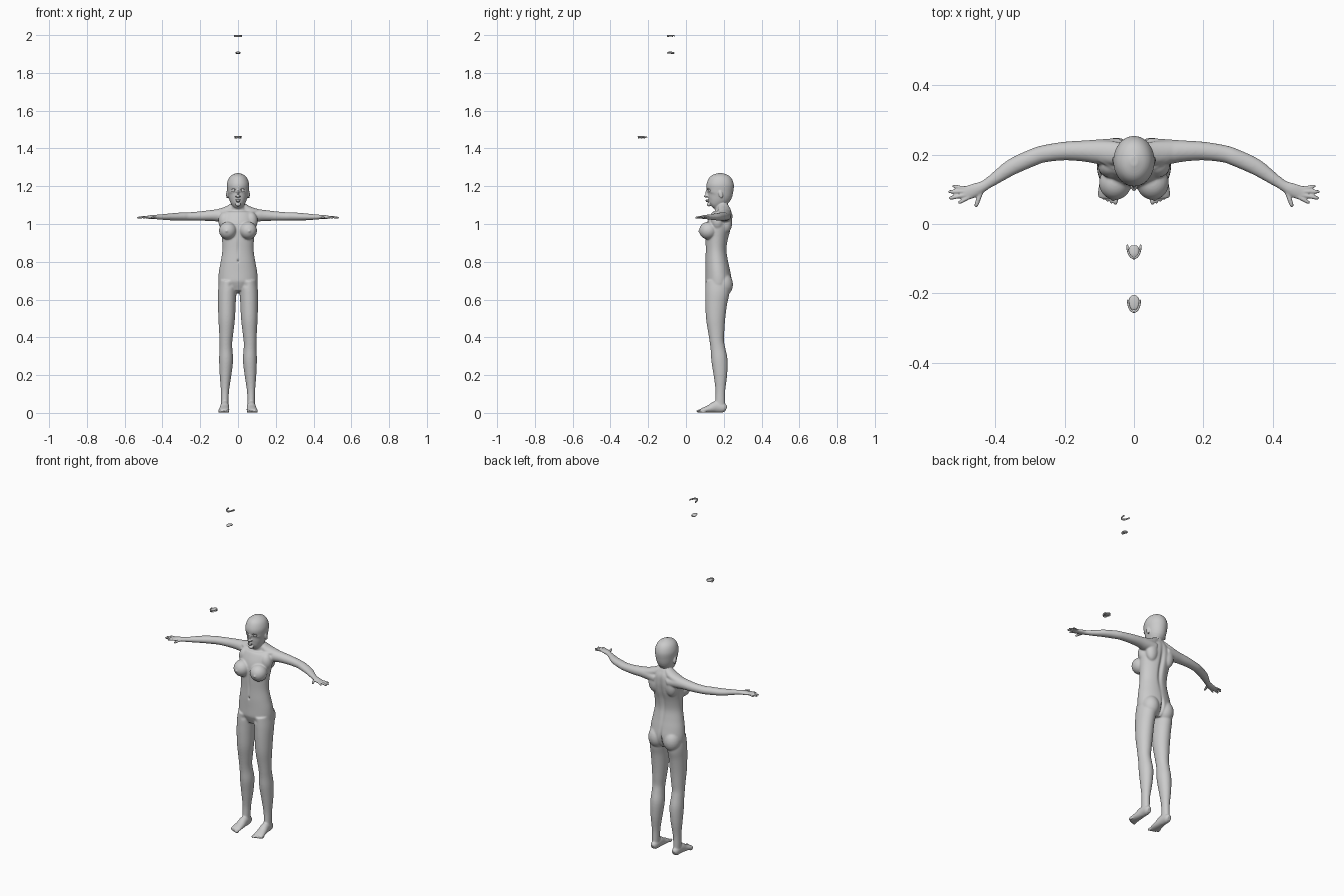
import bpy, bmesh, math
from mathutils import Vector, Matrix


def catmull(a, b, c, d, t):
    return 0.5 * (2 * b + (c - a) * t + (2 * a - 5 * b + 4 * c - d) * t * t
                  + (3 * b - a - 3 * c + d) * t ** 3)


def tube(bm, secs, ref, s=1, sides=28, steps=4):
    """Smooth loft through sections (x, y, z, radius_u, radius_v)."""
    n, rows = len(secs), []
    for i in range(n - 1):
        q = [secs[max(0, min(n - 1, i + k))] for k in (-1, 0, 1, 2)]
        for j in range(steps):
            rows.append([catmull(*v, j / steps) for v in zip(*q)])
    rows.append(list(secs[-1]))
    pts = [Vector(r[:3]) for r in rows]
    rings = []
    for i, r in enumerate(rows):
        t = (pts[min(i + 1, len(pts) - 1)] - pts[max(i - 1, 0)]).normalized()
        u = Vector(ref).cross(t).normalized()
        v = t.cross(u)
        ring = []
        for k in range(sides):
            a = 2 * math.pi * k / sides
            p = pts[i] + u * max(r[3], .001) * math.cos(a) + v * max(r[4], .001) * math.sin(a)
            ring.append(bm.verts.new((p.x * s, p.y, p.z)))
        rings.append(ring)
    for a, b in zip(rings, rings[1:]):
        for k in range(sides):
            m = (k + 1) % sides
            bm.faces.new((a[k], a[m], b[m], b[k]))
    bm.faces.new(rings[0])
    bm.faces.new(rings[-1])


def ball(bm, c, r, s=1, rot=0, seg=24):
    m = (Matrix.Translation((c[0] * s, c[1], c[2])) @ Matrix.Rotation(rot, 4, 'X')
         @ Matrix.Diagonal((*r, 1)))
    bmesh.ops.create_uvsphere(bm, u_segments=seg, v_segments=seg // 2, radius=1, matrix=m)


def finish(bm, name):
    bmesh.ops.recalc_face_normals(bm, faces=bm.faces)
    me = bpy.data.meshes.new(name)
    bm.to_mesh(me)
    bm.free()
    ob = bpy.data.objects.new(name, me)
    bpy.context.collection.objects.link(ob)
    me.polygons.foreach_set("use_smooth", [True] * len(me.polygons))
    return ob


Y, Z = (0, 1, 0), (0, 0, 1)
body = bmesh.new()

# torso and neck
tube(body, [(0, .165, .64, .045, .045), (0, .17, .67, .096, .062), (0, .172, .70, .104, .070),
            (0, .168, .75, .101, .066), (0, .163, .80, .092, .061), (0, .160, .86, .083, .056),
            (0, .163, .92, .085, .060), (0, .172, .98, .092, .066), (0, .186, 1.03, .094, .060),
            (0, .194, 1.06, .080, .050), (0, .192, 1.08, .050, .040), (0, .185, 1.10, .036, .036),
            (0, .182, 1.14, .034, .036)], Y, sides=40)
# head
tube(body, [(0, .137, 1.092, .010, .012), (0, .145, 1.10, .027, .031), (0, .160, 1.12, .041, .050),
            (0, .176, 1.15, .052, .066), (0, .180, 1.18, .057, .071), (0, .181, 1.21, .059, .072),
            (0, .181, 1.24, .050, .061), (0, .181, 1.258, .034, .043),
            (0, .181, 1.269, .010, .013)], Y, sides=40)
# nose, lips, chin
for c, r in [((0, .106, 1.147), (.008, .012, .007)), ((0, .111, 1.162), (.0055, .009, .022)),
             ((0, .110, 1.127), (.015, .007, .0035)), ((0, .111, 1.120), (.012, .007, .004)),
             ((0, .121, 1.103), (.015, .010, .010))]:
    ball(body, c, r)

for s in (1, -1):
    # nostril, ear, breast, nipple, chest muscle, shoulder blade, buttock
    for c, r, rot in [((.008, .111, 1.146), (.005, .007, .005), 0),
                      ((.057, .184, 1.156), (.006, .011, .021), .25),
                      ((.054, .118, .965), (.047, .049, .047), .1),
                      ((.060, .071, .962), (.007, .007, .007), 0),
                      ((.068, .168, 1.015), (.036, .035, .050), 0),
                      ((.055, .215, 1.01), (.036, .030, .058), 0),
                      ((.050, .197, .680), (.049, .052, .062), 0)]:
        ball(body, c, r, s, rot)
    # trapezius and collarbone
    tube(body, [(.010, .195, 1.105, .022, .020), (.05, .203, 1.075, .034, .022),
                (.11, .210, 1.055, .030, .022)], Z, s)
    tube(body, [(.008, .146, 1.052, .006, .006), (.05, .160, 1.062, .006, .006),
                (.10, .185, 1.068, .006, .006)], Z, s, 12)
    # arm and palm
    tube(body, [(.04, .208, 1.040, .040, .030), (.10, .208, 1.045, .036, .033),
                (.14, .210, 1.045, .031, .029), (.20, .210, 1.042, .027, .025),
                (.26, .202, 1.040, .025, .022), (.29, .192, 1.040, .025, .022),
                (.35, .165, 1.038, .024, .019), (.40, .131, 1.037, .018, .015),
                (.43, .111, 1.037, .015, .012), (.455, .099, 1.037, .019, .011),
                (.478, .090, 1.036, .020, .008), (.490, .086, 1.036, .014, .006)], Z, s)
    # fingers and thumb
    for x0, y0, x1, y1, r in [(.474, .078, .506, .060, .0058), (.478, .085, .533, .074, .006),
                              (.478, .094, .535, .093, .0058), (.472, .102, .524, .109, .005),
                              (.438, .098, .456, .049, .0065)]:
        p = [(x0 + (x1 - x0) * t, y0 + (y1 - y0) * t, 1.037 - .004 * t * t, r * k, r * k)
             for t, k in ((0, 1.1), (.4, 1), (.65, 1), (.9, .85), (1, .4))]
        tube(body, p, Z, s, 14)
    # leg
    tube(body, [(.052, .166, .70, .046, .062), (.057, .166, .64, .049, .064),
                (.059, .160, .58, .047, .058), (.060, .157, .50, .044, .051),
                (.062, .160, .43, .038, .043), (.064, .163, .38, .034, .038),
                (.064, .169, .34, .034, .039), (.063, .177, .28, .037, .043),
                (.066, .182, .20, .031, .036), (.069, .182, .12, .022, .026),
                (.070, .181, .06, .020, .026), (.070, .181, .02, .019, .026)], Y, s, 32)
    # foot
    tube(body, [(.070, .213, .020, .012, .014), (.070, .198, .026, .020, .025),
                (.070, .160, .032, .023, .031), (.072, .125, .022, .026, .021),
                (.075, .090, .014, .029, .013), (.075, .076, .010, .027, .009)], Z, s)
    # toes
    for i in range(5):
        r = .0085 - .0008 * i
        ball(body, (.053 + .0115 * i, .070 + .003 * i + .0006 * i * i, r + .001),
             (r * .85, .016, r), s, 0, 14)

ob = finish(body, "body")

# fuse the parts into one skin
mod = ob.modifiers.new("fuse", 'REMESH')
mod.mode = 'VOXEL'
mod.voxel_size = .0031
bpy.context.view_layer.objects.active = ob
ob.select_set(True)
bpy.ops.object.modifier_apply(modifier="fuse")

bm = bmesh.new()
bm.from_mesh(ob.data)
trunk = [v for v in bm.verts if abs(v.co.x) < .42 and .05 < v.co.z < 1.09]
for i in range(10):
    bmesh.ops.smooth_vert(bm, verts=trunk, factor=.5, use_axis_x=True, use_axis_y=True, use_axis_z=True)
for i in range(2):
    bmesh.ops.smooth_vert(bm, verts=bm.verts, factor=.4, use_axis_x=True, use_axis_y=True, use_axis_z=True)

# soft dents: eye sockets, navel, belly line, spine, buttock cleft, groin
dents = [((.024, .115, 1.178), (.013, .03, .008), .008), ((0, .102, .805), (.005, .02, .008), .007),
         ((0, .102, .88), (.006, .03, .05), .004), ((0, .235, .93), (.012, .04, .11), -.012),
         ((0, .24, .68), (.007, .05, .05), -.012), ((.04, .105, .675), (.012, .03, .012), .003)]
for v in bm.verts:
    for c, r, d in dents:
        q = (((abs(v.co.x) - c[0]) / r[0]) ** 2 + ((v.co.y - c[1]) / r[1]) ** 2
             + ((v.co.z - c[2]) / r[2]) ** 2)
        if q < 6:
            v.co.y += d * math.exp(-q)
bm.to_mesh(ob.data)
bm.free()
ob.data.polygons.foreach_set("use_smooth", [True] * len(ob.data.polygons))

# eyes and upper lashes
for s, side in ((1, "left"), (-1, "right")):
    bm = bmesh.new()
    ball(bm, (.024, .1285, 1.178), (.0115, .0115, .0115), s)
    finish(bm, side + "_eye")
    bm = bmesh.new()
    tube(bm, [(.012, .119, 1.178, .001, .001), (.018, .1145, 1.184, .0015, .0015),
              (.027, .116, 1.186, .0015, .0015), (.037, .124, 1.181, .001, .001)], Z, s, 8)
    finish(bm, side + "_lash")


# loose mouth parts above the figure
def arch(name, yb, w, d, z_gum, z_tooth):
    bm = bmesh.new()
    path = [(w * math.cos(math.pi * i / 13), yb - d * math.sin(math.pi * i / 13))
            for i in range(14)]
    tube(bm, [(x, y, z_gum, .003, .003) for x, y in path], Z, sides=12, steps=2)
    for x, y in path:
        ball(bm, (x, y, z_tooth), (.0026, .0026, .0042), seg=12)
    return finish(bm, name)


arch("first_teeth", -.062, .019, .036, 1.997, 1.993)
arch("second_teeth", -.220, .017, .033, 1.462, 1.457)

bm = bmesh.new()
ball(bm, (0, -.226, 1.460), (.016, .022, .004))
finish(bm, "palate")

bm = bmesh.new()
tube(bm, [(0, -.062, 1.904, .008, .004), (0, -.070, 1.905, .014, .006), (0, -.085, 1.908, .013, .005),
          (0, -.096, 1.906, .009, .004), (0, -.101, 1.904, .003, .002)], Z)
finish(bm, "tongue")
